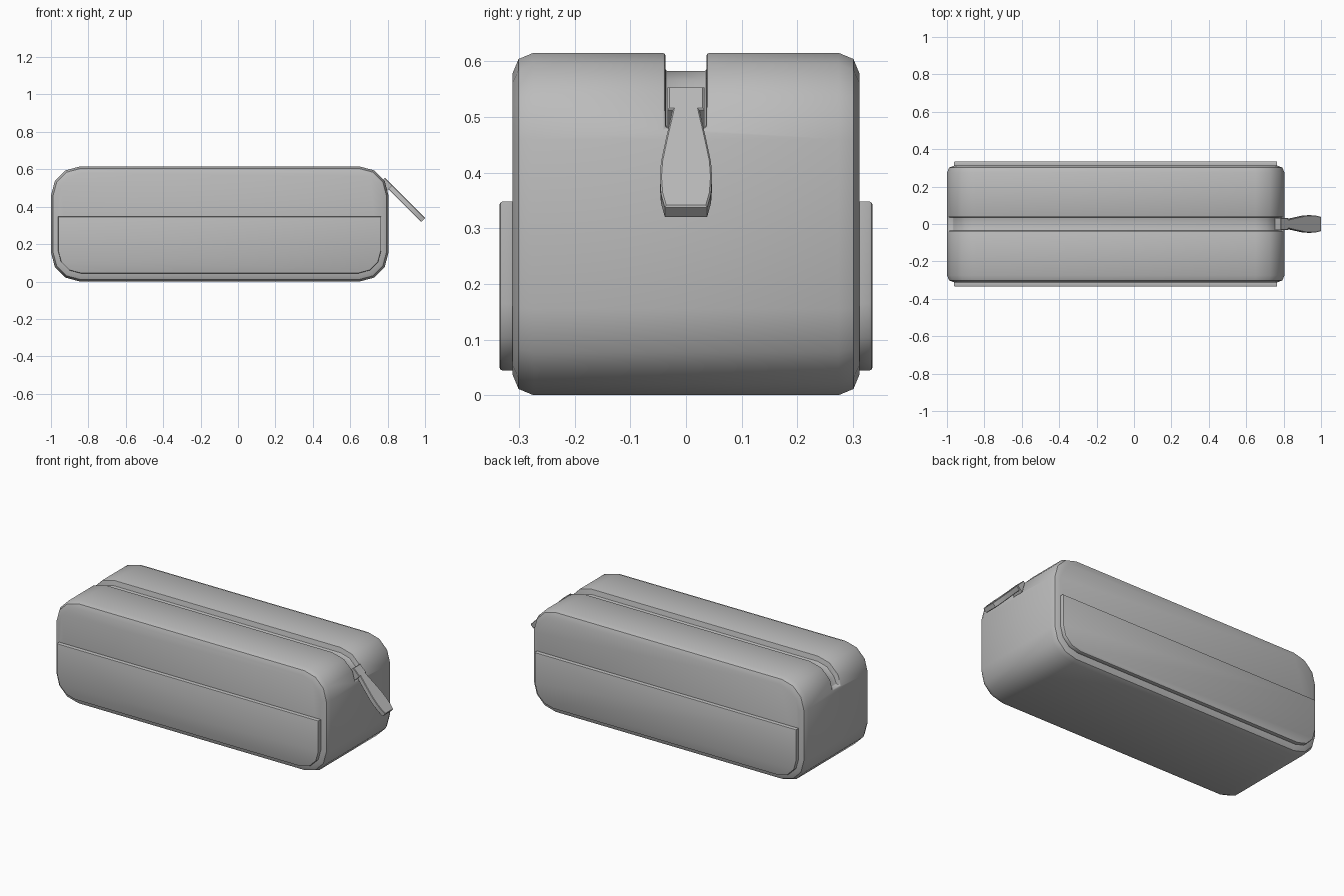
import bpy, bmesh, math
from mathutils import Matrix, Vector

cube = bpy.data.objects.get("Cube")
if cube:
    bpy.data.objects.remove(cube, do_unlink=True)

grey = bpy.data.materials.new("soft_grey")
grey.use_nodes = True
colour = (0.5, 0.5, 0.5, 1)
grey.diffuse_color = colour
grey.node_tree.nodes["Principled BSDF"].inputs["Base Color"].default_value = colour


def arc(cx, cz, r, start, steps=3):
    """Quarter circle, counter-clockwise from the start angle."""
    angles = [math.radians(start + 90 * i / steps) for i in range(steps + 1)]
    return [(cx + r * math.cos(a), cz + r * math.sin(a)) for a in angles]


def prism(name, outline, y0, y1, bevel=0, segments=1, matrix=None):
    """Extrude an x-z outline along y and bevel the edges around its two caps."""
    bm = bmesh.new()
    face = bm.faces.new([bm.verts.new((x, y0, z)) for x, z in outline])
    caps = [face]
    moved = bmesh.ops.extrude_face_region(bm, geom=[face], use_keep_orig=True)["geom"]
    caps += [f for f in moved if isinstance(f, bmesh.types.BMFace)]
    top = [v for v in moved if isinstance(v, bmesh.types.BMVert)]
    bmesh.ops.translate(bm, verts=top, vec=(0, y1 - y0, 0))
    if bevel:
        rims = list({e for f in caps for e in f.edges})
        bmesh.ops.bevel(bm, geom=rims, offset=bevel, segments=segments,
                        profile=0.5, affect='EDGES')
    if matrix:
        bm.transform(matrix)
    bmesh.ops.recalc_face_normals(bm, faces=bm.faces)
    mesh = bpy.data.meshes.new(name)
    bm.to_mesh(mesh)
    bm.free()
    mesh.materials.append(grey)
    obj = bpy.data.objects.new(name, mesh)
    bpy.context.collection.objects.link(obj)
    return obj


def smooth(obj):
    bpy.ops.object.select_all(action='DESELECT')
    obj.select_set(True)
    bpy.context.view_layer.objects.active = obj
    for mod in list(obj.modifiers):
        bpy.ops.object.modifier_apply(modifier=mod.name)
    bpy.ops.object.shade_smooth_by_angle(angle=math.radians(40))


# Pouch body: rounded block with softened front and back rims
LEFT, RIGHT, TOP, R = -1.0, 0.805, 0.615, 0.155
corners = [(RIGHT - R, TOP - R, 0), (LEFT + R, TOP - R, 90),
           (LEFT + R, R, 180), (RIGHT - R, R, 270)]
outline = [p for cx, cz, a in corners for p in arc(cx, cz, R, a)]
body = prism("pouch_body", outline, -0.312, 0.312, 0.038, 2)

# Zip channel cut over the top and part way down both ends
DEPTH, END = 0.033, 0.48
floor = [(RIGHT - DEPTH, END)]
for cx, cz, a in corners[:2]:
    floor += [p for p in arc(cx, cz, R - DEPTH, a) if p[1] > END + 0.01]
floor.append((LEFT + DEPTH, END))
over = [(LEFT - 0.1, END), (LEFT - 0.1, 0.8), (RIGHT + 0.1, 0.8), (RIGHT + 0.1, END)]
cutter = prism("channel_cutter", floor + over, -0.037, 0.037)
cut = body.modifiers.new("channel", 'BOOLEAN')
cut.operation, cut.solver, cut.object = 'DIFFERENCE', 'EXACT', cutter
soften = body.modifiers.new("channel_edges", 'BEVEL')
soften.width, soften.segments = 0.005, 2
soften.limit_method, soften.angle_limit = 'ANGLE', math.radians(60)
smooth(body)
bpy.data.objects.remove(cutter, do_unlink=True)

# Flat pockets on front and back, square above and rounded below
PL, PR, PB, PT, PRAD = -0.962, 0.765, 0.044, 0.348, 0.12
pocket = [(PR, PT), (PL, PT)]
pocket += arc(PL + PRAD, PB + PRAD, PRAD, 180) + arc(PR - PRAD, PB + PRAD, PRAD, 270)
for name, side in (("front_pocket", -1), ("back_pocket", 1)):
    smooth(prism(name, pocket, side * 0.30, side * 0.335, 0.006, 2))

# Zip slider and pull tab, hanging diagonally off the right end:
# local x runs across, local y points outward, local z runs down the slope
s = math.sqrt(0.5)
slope = Matrix(((0, s, s), (1, 0, 0), (0, s, -s))).to_4x4()
slope.translation = Vector((0.785, 0, 0.555))
slider = [(-0.033, 0), (0.033, 0), (0.033, 0.058), (-0.033, 0.058)]
smooth(prism("zip_slider", slider, -0.05, 0, 0.003, 1, slope))

half = [(0.022, 0.045), (0.036, 0.13), (0.045, 0.19), (0.047, 0.23), (0.045, 0.27), (0.038, 0.305)]
tab = half + [(-x, z) for x, z in reversed(half)]
smooth(prism("zip_pull", tab, -0.03, 0, 0.003, 1, slope))
